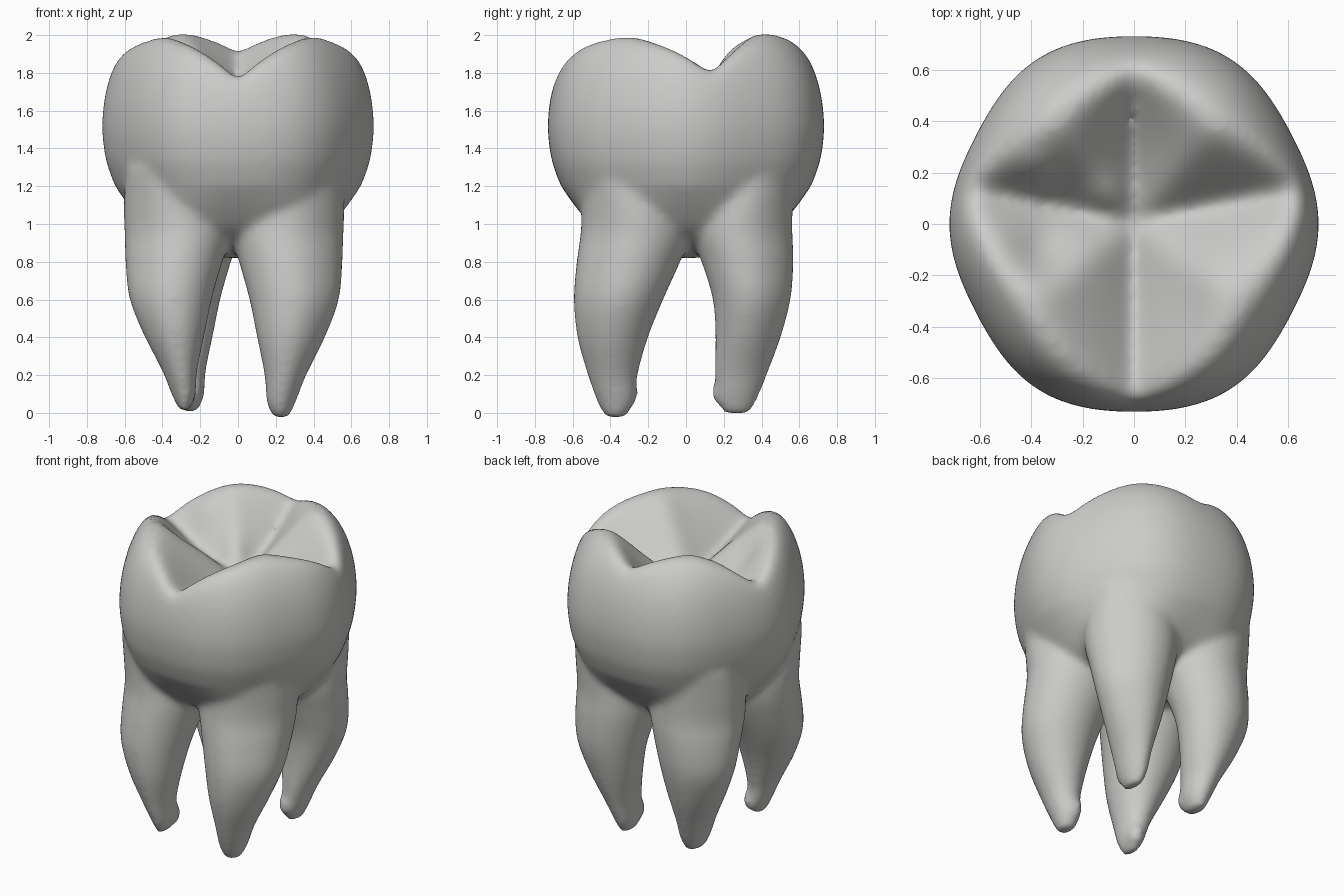
import bpy, bmesh
from math import sin, cos, pi, exp, sqrt, log, atan2

cube = bpy.data.objects.get("Cube")
if cube:
    bpy.data.objects.remove(cube, do_unlink=True)

enamel = bpy.data.materials.new("warm grey")
enamel.use_nodes = True
grey = (0.6, 0.6, 0.585, 1)
enamel.diffuse_color = grey
enamel.node_tree.nodes["Principled BSDF"].inputs["Base Color"].default_value = grey

SIDES = 96
bm = bmesh.new()


def loft(rings):
    """Skin a stack of equal-length rings and close both ends."""
    loops = [[bm.verts.new(p) for p in ring] for ring in rings]
    n = len(loops[0])
    for a, b in zip(loops, loops[1:]):
        for i in range(n):
            j = (i + 1) % n
            bm.faces.new((a[i], a[j], b[j], b[i]))
    bm.faces.new(loops[0][::-1])
    bm.faces.new(loops[-1])


def spline(rows, steps=5):
    """Catmull-Rom interpolation through rows of numbers."""
    out = []
    for i in range(len(rows) - 1):
        quad = (rows[max(i - 1, 0)], rows[i], rows[i + 1], rows[min(i + 2, len(rows) - 1)])
        for k in range(steps):
            t = k / steps
            out.append([b + 0.5 * t * (c - a + t * (2 * a - 5 * b + 4 * c - d
                        + t * (3 * (b - c) + d - a))) for a, b, c, d in zip(*quad)])
    return out + [list(rows[-1])]


def soft_min(a, b, k):
    return -k * log(exp(-a / k) + exp(-b / k))


def bump(x, y, cx, cy, size, height):
    return height * exp(-((x - cx) ** 2 + (y - cy) ** 2) / size ** 2)


def chewing_height(x, y):
    """Four rounded cusps rising from a long groove and a bent cross groove."""
    cross = y - 0.01 - 0.2 * abs(x)
    floor = 1.62 + 0.45 * x * x + (0.9 if y > 0 else 0.36) * y * y
    d = soft_min(sqrt(x * x + 0.0002), sqrt(cross * cross + 0.0004), 0.03)
    z = floor + 0.55 * (1 - exp(-d / 0.45))
    z += bump(x, y, -0.36, -0.1, 0.1, -0.05)
    z += bump(x, y, 0.32, -0.16, 0.12, 0.02)
    z += bump(x, y, -0.38, 0.22, 0.08, 0.04)
    z += bump(x, y, -0.1, 0.1, 0.08, 0.03)
    return z


def outline(a):
    fold = atan2(abs(sin(a)), abs(cos(a)))
    return 0.72 + 0.012 * sin(a) ** 2 - 0.022 * sin(4 * fold) * sin(2 * fold)


def crown_ring(s, height, pinch=0):
    ring = []
    for i in range(SIDES):
        a = 2 * pi * i / SIDES
        r = s * outline(a) * (1 - pinch * cos(2 * a) ** 2)
        x, y = r * cos(a), r * sin(a)
        ring.append((x, y, height(x, y)))
    return ring


# Crown: side wall, pinched between the roots, then dome and cusps above it
WALL = ((0.82, 0.1), (0.85, 0.35), (0.9, 0.58), (0.97, 0.74), (1.08, 0.84),
        (1.2, 0.905), (1.32, 0.965), (1.42, 0.99), (1.5, 1.0))
rings = []
for z, s in spline(WALL)[:-1]:
    pinch = 0.15 * min(1, max(0, (1.2 - z) / 0.28))
    rings.append(crown_ring(s, lambda x, y: z, pinch))
STEPS = 44
for k in range(STEPS):
    s = cos(pi / 2 * k / STEPS)
    dome = 1.5 + 0.6 * sqrt(1 - s ** 4.2)
    rings.append(crown_ring(s, lambda x, y: soft_min(dome, chewing_height(x, y), 0.06)))
loft(rings)

# Roots: z, inner and outer x, inner and outer y
FRONT = ((-0.025, 0.2, 0.285, 0.32, 0.43), (0.06, 0.165, 0.325, 0.27, 0.475),
         (0.2, 0.155, 0.38, 0.255, 0.525), (0.4, 0.115, 0.48, 0.2, 0.58),
         (0.6, 0.075, 0.555, 0.12, 0.6), (0.8, 0.02, 0.575, 0.03, 0.585),
         (0.95, -0.02, 0.58, -0.02, 0.565), (1.1, 0.0, 0.585, 0.0, 0.56),
         (1.3, 0.1, 0.57, 0.1, 0.56))
BACK_Y = ((0.2, 0.34), (0.16, 0.385), (0.15, 0.44), (0.155, 0.51), (0.14, 0.56),
          (0.08, 0.575), (0.03, 0.57), (0.05, 0.57), (0.12, 0.57))
BACK = [row[:3] + y for row, y in zip(FRONT, BACK_Y)]


def root(sx, sy, rows, gap, spread, lift, hook_y):
    rings = []
    for z, x0, x1, y0, y1 in spline(rows):
        x0 += gap
        x1 += spread
        ring = []
        for i in range(40):
            a = 2 * pi * i / 40
            flat = 1 - 0.1 * max(0, cos(a - pi / 4)) ** 4
            x = (x0 + x1) / 2 + (x1 - x0) / 2 * flat * cos(a)
            y = (y0 + y1) / 2 + (y1 - y0) / 2 * flat * sin(a)
            ring.append((sx * x - 0.015, sy * y, z + lift * max(0, 1 - z)))
        rings.append(ring)
    loft(rings)
    # Small hooked lobe on the inner side of the tip
    lobe = bmesh.ops.create_icosphere(bm, subdivisions=3, radius=0.06)["verts"]
    bmesh.ops.scale(bm, vec=(0.95, 1, 1.3), verts=lobe)
    bmesh.ops.translate(bm, vec=(sx * (0.235 + gap / 2) - 0.015, sy * hook_y, 0.11), verts=lobe)


root(1, -1, FRONT, 0, 0, 0, 0.31)
root(-1, -1, FRONT, 0.045, 0.012, 0.035, 0.31)
root(1, 1, BACK, 0.02, 0, 0.02, 0.195)
root(-1, 1, BACK, 0, 0, 0.03, 0.195)

bmesh.ops.recalc_face_normals(bm, faces=bm.faces)
mesh = bpy.data.meshes.new("molar_tooth")
bm.to_mesh(mesh)
bm.free()
mesh.materials.append(enamel)
mesh.shade_smooth()
tooth = bpy.data.objects.new("molar_tooth", mesh)
bpy.context.collection.objects.link(tooth)

# Fuse crown and roots into one skin with soft fillets
fuse = tooth.modifiers.new("fuse", 'REMESH')
fuse.mode = 'VOXEL'
fuse.voxel_size = 0.018
fuse.use_smooth_shade = True
soften = tooth.modifiers.new("soften", 'SMOOTH')
soften.factor = 0.5
soften.iterations = 20
